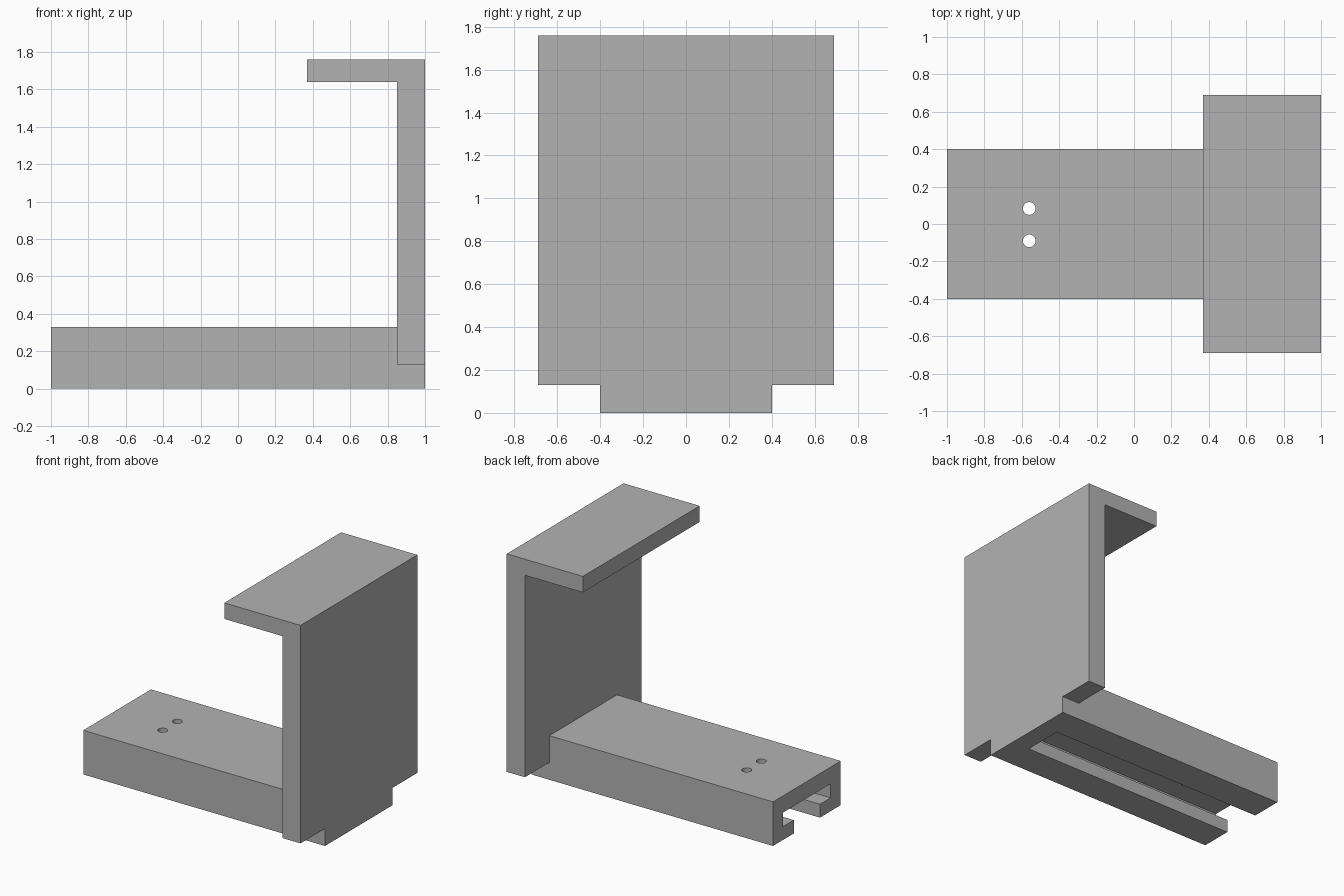
import bpy
import bmesh
from mathutils import Vector

cube = bpy.data.objects.get("Cube")
if cube:
    bpy.data.objects.remove(cube, do_unlink=True)

grey = bpy.data.materials.new("plain grey")
grey.use_nodes = True
colour = (0.45, 0.45, 0.45, 1)
grey.diffuse_color = colour
grey.node_tree.nodes["Principled BSDF"].inputs["Base Color"].default_value = colour


def finish(name, bm):
    bmesh.ops.recalc_face_normals(bm, faces=bm.faces)
    mesh = bpy.data.meshes.new(name)
    bm.to_mesh(mesh)
    bm.free()
    mesh.materials.append(grey)
    obj = bpy.data.objects.new(name, mesh)
    bpy.context.collection.objects.link(obj)
    return obj


def extrude(name, points, start, end):
    """Close a profile of 3D points and sweep it from start to end offset."""
    bm = bmesh.new()
    face = bm.faces.new([bm.verts.new(Vector(p) + Vector(start)) for p in points])
    swept = bmesh.ops.extrude_face_region(bm, geom=[face])
    verts = [v for v in swept["geom"] if isinstance(v, bmesh.types.BMVert)]
    bmesh.ops.translate(bm, verts=verts, vec=Vector(end) - Vector(start))
    return finish(name, bm)


def combine(target, other, operation):
    """Apply a boolean and discard the helper."""
    mod = target.modifiers.new(operation.lower(), 'BOOLEAN')
    mod.operation = operation
    mod.solver = 'EXACT'
    mod.object = other
    bpy.context.view_layer.objects.active = target
    bpy.ops.object.modifier_apply(modifier=mod.name)
    bpy.data.objects.remove(other, do_unlink=True)


# Base block
half = 0.4
base_profile = [(0, -half, 0), (0, half, 0), (0, half, 0.33), (0, -half, 0.33)]
stand = extrude("slotted_stand", base_profile, (-1, 0, 0), (1, 0, 0))

# Upright plate with top shelf, fused to the base
hook_profile = [(0.85, 0, 0.13), (1, 0, 0.13), (1, 0, 1.76),
                (0.37, 0, 1.76), (0.37, 0, 1.64), (0.85, 0, 1.64)]
hook = extrude("upright_and_shelf", hook_profile, (0, -0.69, 0), (0, 0.69, 0))
combine(stand, hook, 'UNION')

# T-slot open at the bottom and at the free end
side = [(0.155, -0.1), (0.155, 0.1), (0.28, 0.1), (0.28, 0.205)]
outline = side + [(-y, z) for y, z in reversed(side)]
slot = extrude("slot_cutter", [(0, y, z) for y, z in outline],
               (-1.1, 0, 0), (0.85, 0, 0))
slot.hide_render = True
combine(stand, slot, 'DIFFERENCE')

# Pair of screw holes into the slot
for y in (-0.09, 0.083):
    bm = bmesh.new()
    bmesh.ops.create_cone(bm, cap_ends=True, segments=32, radius1=0.034,
                          radius2=0.034, depth=0.3)
    bmesh.ops.translate(bm, verts=bm.verts, vec=(-0.56, y, 0.3))
    hole = finish("hole_cutter", bm)
    hole.hide_render = True
    combine(stand, hole, 'DIFFERENCE')

# Round hole walls shade smoothly, all other edges stay sharp
bpy.ops.object.select_all(action='DESELECT')
stand.select_set(True)
bpy.context.view_layer.objects.active = stand
bpy.ops.object.shade_smooth_by_angle()
